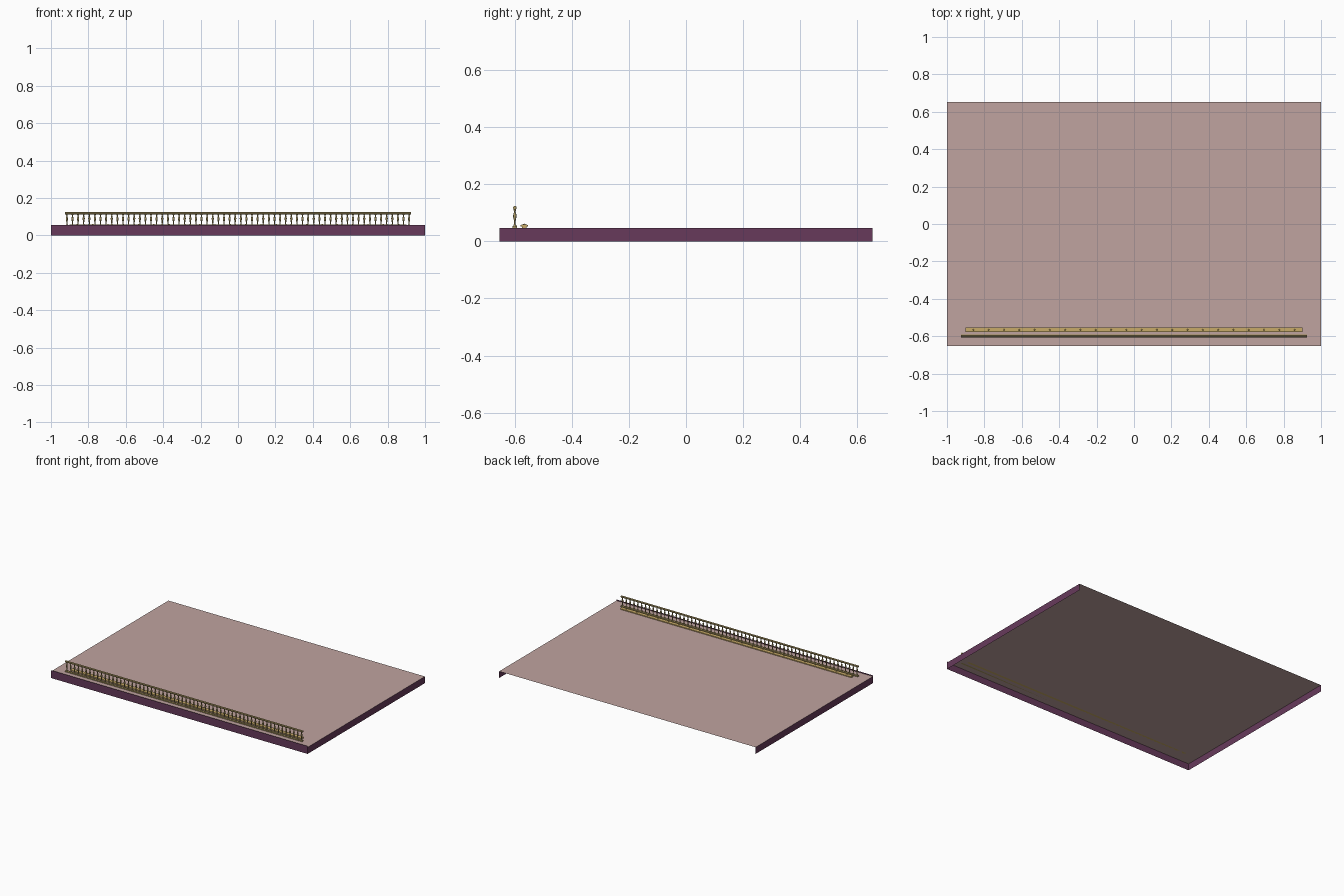
import bpy, bmesh, math

if "Cube" in bpy.data.objects:
    bpy.data.objects.remove(bpy.data.objects["Cube"])

W, D = 1.0, 0.653          # half width and half depth of the stage
FLOOR, LIP = 0.047, 0.055  # floor height, top of front panel
RAIL_Y, TROUGH_Y = -0.599, -0.566


def material(name, rgb):
    m = bpy.data.materials.new(name)
    m.diffuse_color = (*rgb, 1)
    m.use_nodes = True
    m.node_tree.nodes["Principled BSDF"].inputs["Base Color"].default_value = m.diffuse_color
    return m


pink = material("dusty pink floor", (0.53, 0.37, 0.35))
purple = material("plum skirt", (0.135, 0.042, 0.105))
gold = material("gold", (0.58, 0.41, 0.14))
brass = material("dull brass", (0.40, 0.31, 0.12))


def finish(name, bm, mat):
    me = bpy.data.meshes.new(name)
    bm.to_mesh(me)
    bm.free()
    me.materials.append(mat)
    ob = bpy.data.objects.new(name, me)
    bpy.context.collection.objects.link(ob)
    return ob


def sheet(name, corners, mat):
    bm = bmesh.new()
    bm.faces.new([bm.verts.new(c) for c in corners])
    return finish(name, bm, mat)


def bar(name, profile, y, half, mat):
    """Extrude a closed (y, z) profile along x."""
    bm = bmesh.new()
    ends = [[bm.verts.new((x, y + p, z)) for p, z in profile] for x in (-half, half)]
    n = len(profile)
    for i in range(n):
        j = (i + 1) % n
        bm.faces.new((ends[0][i], ends[0][j], ends[1][j], ends[1][i]))
    bm.faces.new(ends[0][::-1])
    bm.faces.new(ends[1])
    bmesh.ops.recalc_face_normals(bm, faces=bm.faces)
    return finish(name, bm, mat)


def lathes(name, profile, xs, y, sides, mat):
    """Turn an (r, z) profile at every x position."""
    bm = bmesh.new()
    for x in xs:
        rings = [[bm.verts.new((x + r * math.cos(a), y + r * math.sin(a), z))
                  for a in (2 * math.pi * k / sides for k in range(sides))]
                 for r, z in profile]
        for lo, hi in zip(rings, rings[1:]):
            for k in range(sides):
                j = (k + 1) % sides
                f = bm.faces.new((lo[k], lo[j], hi[j], hi[k]))
                f.smooth = True
        bm.faces.new(rings[-1])
    return finish(name, bm, mat)


# Stage floor with a skirt on three sides, open behind and below
sheet("stage_floor", [(-W, -D, FLOOR), (W, -D, FLOOR), (W, D, FLOOR), (-W, D, FLOOR)], pink)
sheet("front_skirt", [(-W, -D, 0), (W, -D, 0), (W, -D, LIP), (-W, -D, LIP)], purple)
sheet("right_skirt", [(W, -D, 0), (W, D, 0), (W, D, FLOOR), (W, -D, FLOOR)], purple)
sheet("left_skirt", [(-W, D, 0), (-W, -D, 0), (-W, -D, FLOOR), (-W, D, FLOOR)], purple)

# Balustrade: base rail, round handrail and turned balusters
bar("base_rail", [(-.008, FLOOR), (.008, FLOOR), (.008, .053), (-.008, .053)],
    RAIL_Y, 0.925, brass)
circle = [(.0065 * math.cos(k * math.pi / 4), .1175 + .0065 * math.sin(k * math.pi / 4))
          for k in range(8)]
bar("handrail", circle, RAIL_Y, 0.925, brass)
baluster = [(.005, .053), (.005, .057), (.0025, .060), (.003, .072), (.0055, .084),
            (.006, .091), (.0035, .100), (.0025, .105), (.0045, .109), (.0045, .113)]
count = 62
lathes("balusters", baluster, [-.915 + 1.83 * i / (count - 1) for i in range(count)],
       RAIL_Y, 8, brass)

# Footlight trough with a row of small bulbs
bar("footlight_trough", [(-.008, FLOOR), (.008, FLOOR), (.008, .051), (.0125, .052),
                         (.0125, .056), (.009, .058), (-.009, .058), (-.0125, .056),
                         (-.0125, .052), (-.008, .051)], TROUGH_Y, 0.90, gold)
lathes("footlight_bulbs", [(.004, .058), (.0035, .060), (.0015, .0615)],
       [.0818 * (i - 10.5) for i in range(22)], TROUGH_Y, 8, gold)
